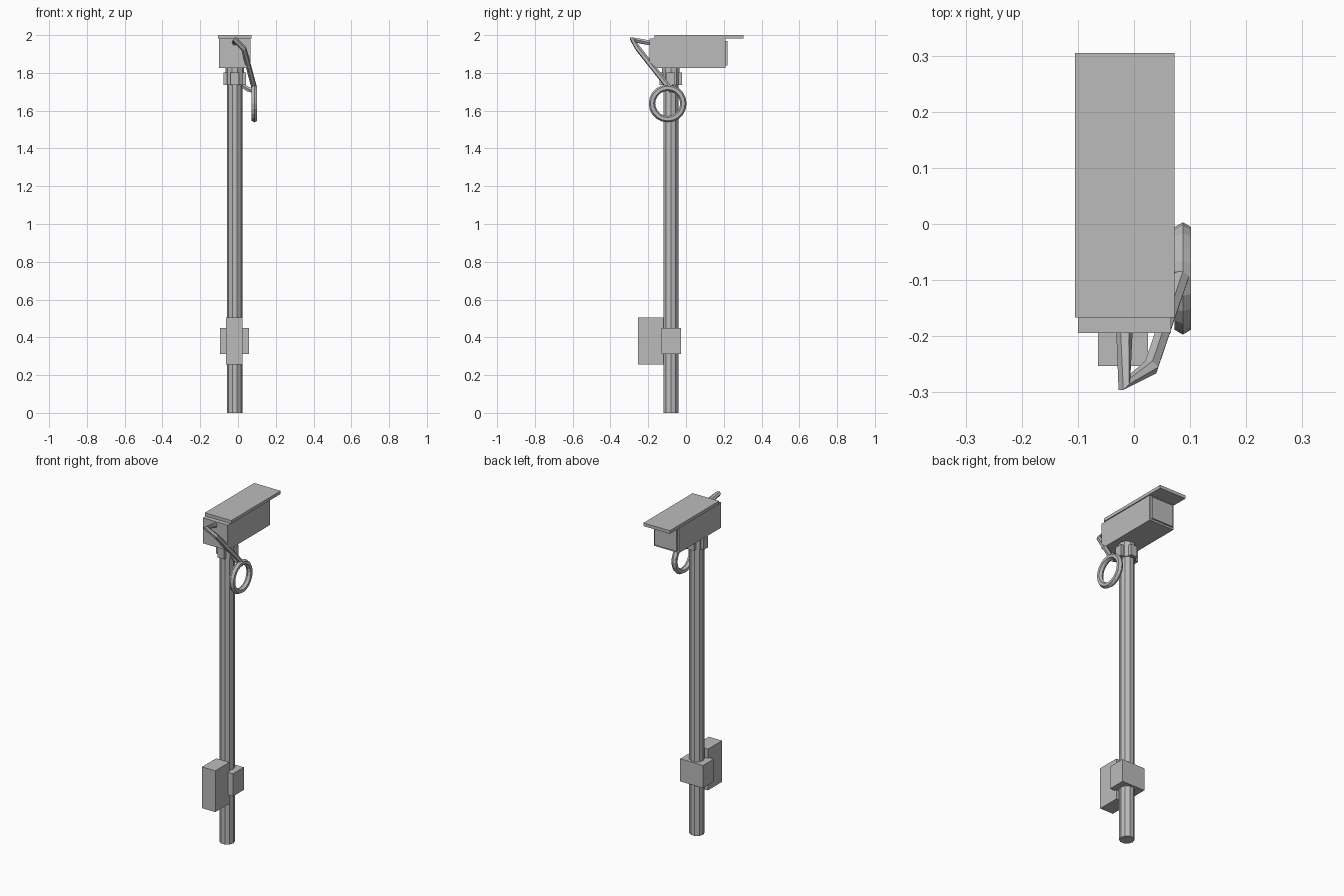
import bpy
from math import pi, sin, cos

cube = bpy.data.objects.get("Cube")
if cube:
    bpy.data.objects.remove(cube, do_unlink=True)

GREY = (0.5, 0.5, 0.5, 1)
mat = bpy.data.materials.new("plain grey")
mat.use_nodes = True
mat.diffuse_color = GREY
mat.node_tree.nodes["Principled BSDF"].inputs["Base Color"].default_value = GREY

PX, PY = -0.017, -0.08  # pole axis


def finish(name):
    ob = bpy.context.object
    ob.name = name
    ob.data.materials.clear()
    ob.data.materials.append(mat)
    return ob


def box(name, x, y, z, turn=0):
    """Box from its (min, max) extents along each axis."""
    spans = (x, y, z)
    bpy.ops.mesh.primitive_cube_add(size=1, location=[(a + b) / 2 for a, b in spans])
    ob = finish(name)
    ob.scale = [b - a for a, b in spans]
    return ob


def column(name, radius, z0, z1, sides):
    bpy.ops.mesh.primitive_cylinder_add(
        vertices=sides, radius=radius, depth=z1 - z0,
        location=(PX, PY, (z0 + z1) / 2), rotation=(0, 0, pi / sides))
    return finish(name)


def cable(name, points, radius):
    curve = bpy.data.curves.new(name, "CURVE")
    curve.dimensions = "3D"
    curve.bevel_depth = radius
    curve.bevel_resolution = 1
    curve.use_fill_caps = True
    spline = curve.splines.new("POLY")
    spline.points.add(len(points) - 1)
    for p, co in zip(spline.points, points):
        p.co = (*co, 1)
        p.radius = 1
    ob = bpy.data.objects.new(name, curve)
    bpy.context.collection.objects.link(ob)
    bpy.ops.object.select_all(action="DESELECT")
    ob.select_set(True)
    bpy.context.view_layer.objects.active = ob
    bpy.ops.object.convert(target="MESH")
    finish(name)
    for f in bpy.context.object.data.polygons:
        f.use_smooth = False


# Pole and the collar that carries the housing
column("pole", 0.042, 0, 1.8, 10)
column("collar", 0.049, 1.735, 1.828, 10)
for i in range(4):
    a = i * pi / 2
    jaw = box(f"collar_jaw_{i + 1}", (0, 0.03), (0, 0.045), (1.737, 1.803))
    jaw.location.x = PX + 0.045 * cos(a)
    jaw.location.y = PY + 0.045 * sin(a)
    jaw.rotation_euler.z = a

# Housing, end panel and sun shield
box("housing", (-0.1, 0.066), (-0.194, 0.21), (1.827, 1.981))
box("end_panel", (-0.09, 0.056), (0.209, 0.22), (1.838, 1.97))
box("sun_shield", (-0.105, 0.072), (-0.167, 0.305), (1.981, 2.0))

# Control box and its bracket on the lower pole
box("control_box", (-0.064, 0.025), (-0.253, -0.118), (0.255, 0.505))
box("box_bracket", (-0.095, 0.058), (-0.131, -0.027), (0.312, 0.449))

# Cable leaving the housing, coiled once beside the pole, then into the collar
cable("feed_cable", [(PX, -0.18, 1.957), (PX, -0.285, 1.976),
                     (0.03, -0.255, 1.93), (0.084, -0.095, 1.728)], 0.015)
bpy.ops.mesh.primitive_torus_add(
    major_segments=20, minor_segments=6, major_radius=0.083, minor_radius=0.017,
    location=(0.087, -0.097, 1.638), rotation=(0, pi / 2, 0))
finish("cable_coil")
cable("cable_end", [(0.087, -0.08, 1.705), (0.055, -0.08, 1.713),
                    (0.005, -0.08, 1.745)], 0.014)
